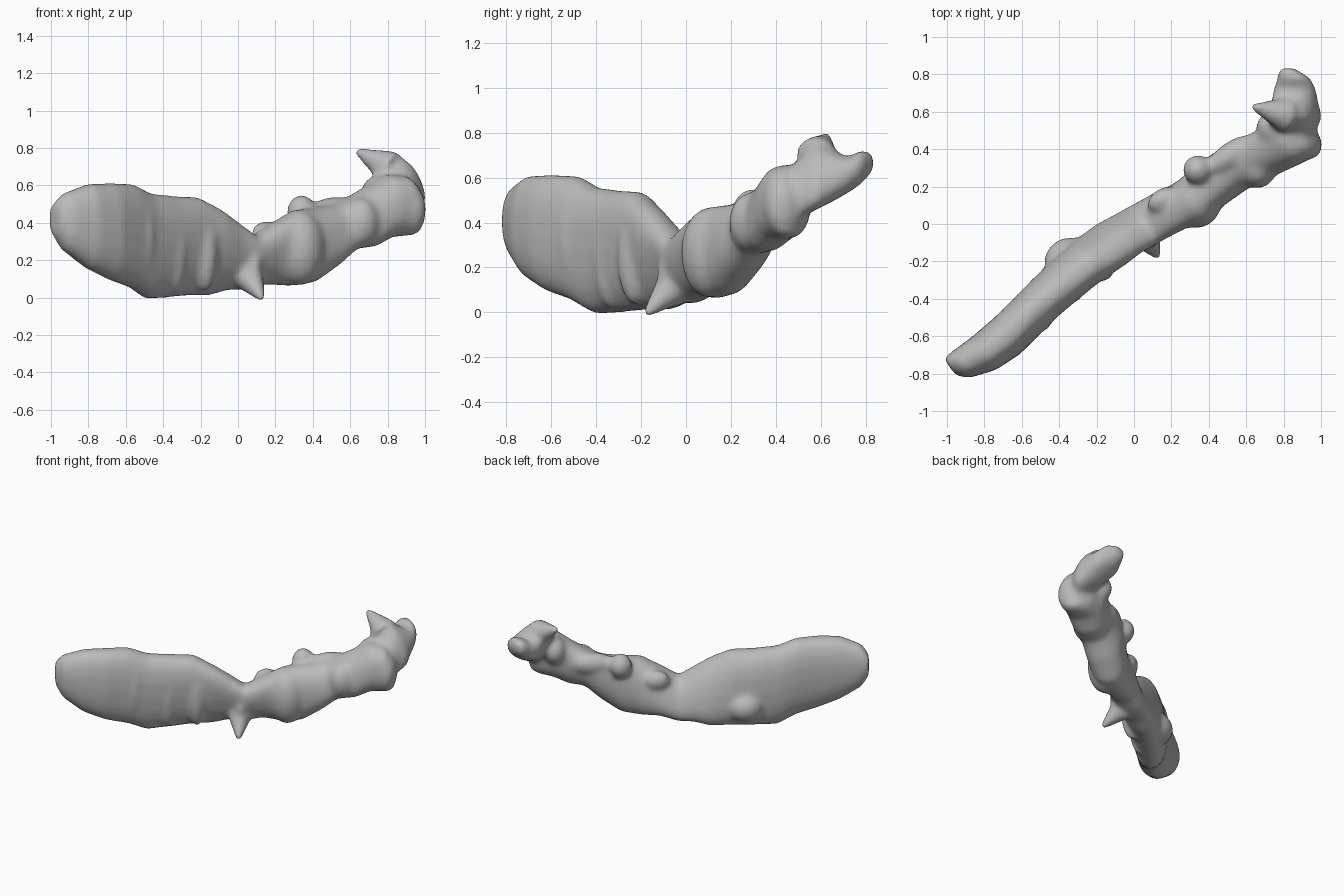
import bpy, bmesh, math
from mathutils import Vector, Matrix

default = bpy.data.objects.get("Cube")
if default:
    bpy.data.objects.remove(default, do_unlink=True)


def make_material(name, value):
    mat = bpy.data.materials.new(name)
    mat.use_nodes = True
    colour = (value, value, value, 1)
    mat.diffuse_color = colour
    mat.node_tree.nodes["Principled BSDF"].inputs["Base Color"].default_value = colour
    return mat


HEADING = math.radians(35)
BACKWARD = Vector((-math.sin(HEADING), math.cos(HEADING), 0))
SIDEWAYS = Vector((1, 0, 0))
SIDES = 20

# Body stations: centre x, centre y, half width, bottom, top, backward lean of the top
BODY = [
    (-.985, -.765, .055, .34, .5, 0),
    (-.93, -.755, .085, .25, .56, 0),
    (-.8, -.69, .11, .15, .61, 0),
    (-.68, -.6, .12, .09, .615, 0),
    (-.57, -.49, .12, .05, .61, 0),
    (-.48, -.4, .12, -.01, .56, -.01),
    (-.36, -.29, .125, 0, .545, -.02),
    (-.24, -.19, .125, .01, .54, -.03),
    (-.13, -.115, .12, .01, .475, -.05),
    (-.03, -.05, .11, .04, .4, -.05),
    (.06, 0, .11, .04, .33, -.05),
    (.17, .06, .115, .07, .4, -.04),
    (.29, .12, .12, .06, .47, -.02),
    (.4, .2, .13, .08, .48, 0),
    (.51, .28, .13, .17, .5, .02),
    (.61, .33, .12, .26, .54, .02),
    (.71, .38, .13, .27, .6, .02),
    (.8, .43, .14, .32, .66, .01),
    (.9, .46, .12, .33, .65, 0),
    (.96, .475, .07, .34, .58, 0),
]

# Head stations, same columns, with a sideways lean of the top
HEAD = [
    (.85, .42, .09, .4, .6, 0),
    (.855, .5, .12, .41, .68, -.02),
    (.86, .57, .125, .45, .78, -.07),
    (.86, .65, .12, .49, .73, -.03),
    (.86, .72, .115, .53, .69, 0),
    (.855, .78, .09, .57, .725, 0),
    (.815, .835, .04, .63, .71, 0),
]

# Soft swellings: centre, then radii along, across and up
FRONT_LOBES = [
    (-.52, -.48, .32, .06, .1, .25),
    (-.34, -.34, .27, .06, .08, .25),
    (-.18, -.23, .25, .07, .08, .22),
    (.06, -.05, .17, .05, .09, .15),
    (.34, .1, .265, .13, .12, .2),
    (.66, .29, .4, .1, .1, .135),
    (.92, .44, .47, .08, .1, .14),
]
BACK_LOBES = [
    (-.37, -.17, .16, .12, .09, .1),
    (.15, .13, .34, .09, .06, .07),
    (.34, .29, .46, .08, .08, .09),
    (.52, .37, .46, .16, .07, .08),
    (.74, .5, .55, .08, .1, .1),
]


def rounded(value, power=.85):
    return math.copysign(abs(value) ** power, value)


def add_loft(bm, stations, direction):
    rings = []
    for x, y, half, low, high, lean in stations:
        ring = []
        for i in range(SIDES):
            turn = math.tau * i / SIDES
            across, up = rounded(math.cos(turn)), rounded(math.sin(turn))
            spot = Vector((x, y, (low + high) / 2 + up * (high - low) / 2))
            ring.append(bm.verts.new(spot + direction * (across * half + up * lean)))
        rings.append(ring)
    for near, far in zip(rings, rings[1:]):
        for i in range(SIDES):
            j = (i + 1) % SIDES
            bm.faces.new((near[i], near[j], far[j], far[i]))
    bm.faces.new(rings[0][::-1])
    bm.faces.new(rings[-1])


def add_lobe(bm, x, y, z, along, across, up):
    matrix = (Matrix.Translation((x, y, z)) @ Matrix.Rotation(HEADING, 4, 'Z')
              @ Matrix.Diagonal((along, across, up, 1)))
    bmesh.ops.create_uvsphere(bm, u_segments=20, v_segments=12, radius=1, matrix=matrix)


def add_spike(bm, base, tip, radius):
    base, tip = Vector(base), Vector(tip)
    axis = tip - base
    matrix = Matrix.Translation((base + tip) / 2) @ axis.to_track_quat('Z', 'Y').to_matrix().to_4x4()
    bmesh.ops.create_cone(bm, cap_ends=True, segments=16, radius1=radius,
                          radius2=radius / 5, depth=axis.length, matrix=matrix)


bm = bmesh.new()
add_loft(bm, BODY, BACKWARD)
add_loft(bm, HEAD, SIDEWAYS)
for lobe in FRONT_LOBES + BACK_LOBES:
    add_lobe(bm, *lobe)

# Crest on the head and small foot under the middle
add_spike(bm, (.82, .58, .69), (.63, .63, .785), .1)
add_spike(bm, (.04, -.03, .14), (.13, -.18, -.01), .1)
bmesh.ops.recalc_face_normals(bm, faces=bm.faces)

mesh = bpy.data.meshes.new("curved_body")
bm.to_mesh(mesh)
bm.free()
body = bpy.data.objects.new("curved_body", mesh)
bpy.context.collection.objects.link(body)
mesh.materials.append(make_material("plain grey", .5))

# Fuse everything into one soft skin
fuse = body.modifiers.new("fuse", 'REMESH')
fuse.mode = 'VOXEL'
fuse.voxel_size = .014
fuse.use_smooth_shade = True
relax = body.modifiers.new("relax", 'SMOOTH')
relax.factor = .5
relax.iterations = 22

bpy.context.view_layer.objects.active = body
body.select_set(True)
bpy.ops.object.shade_smooth()
